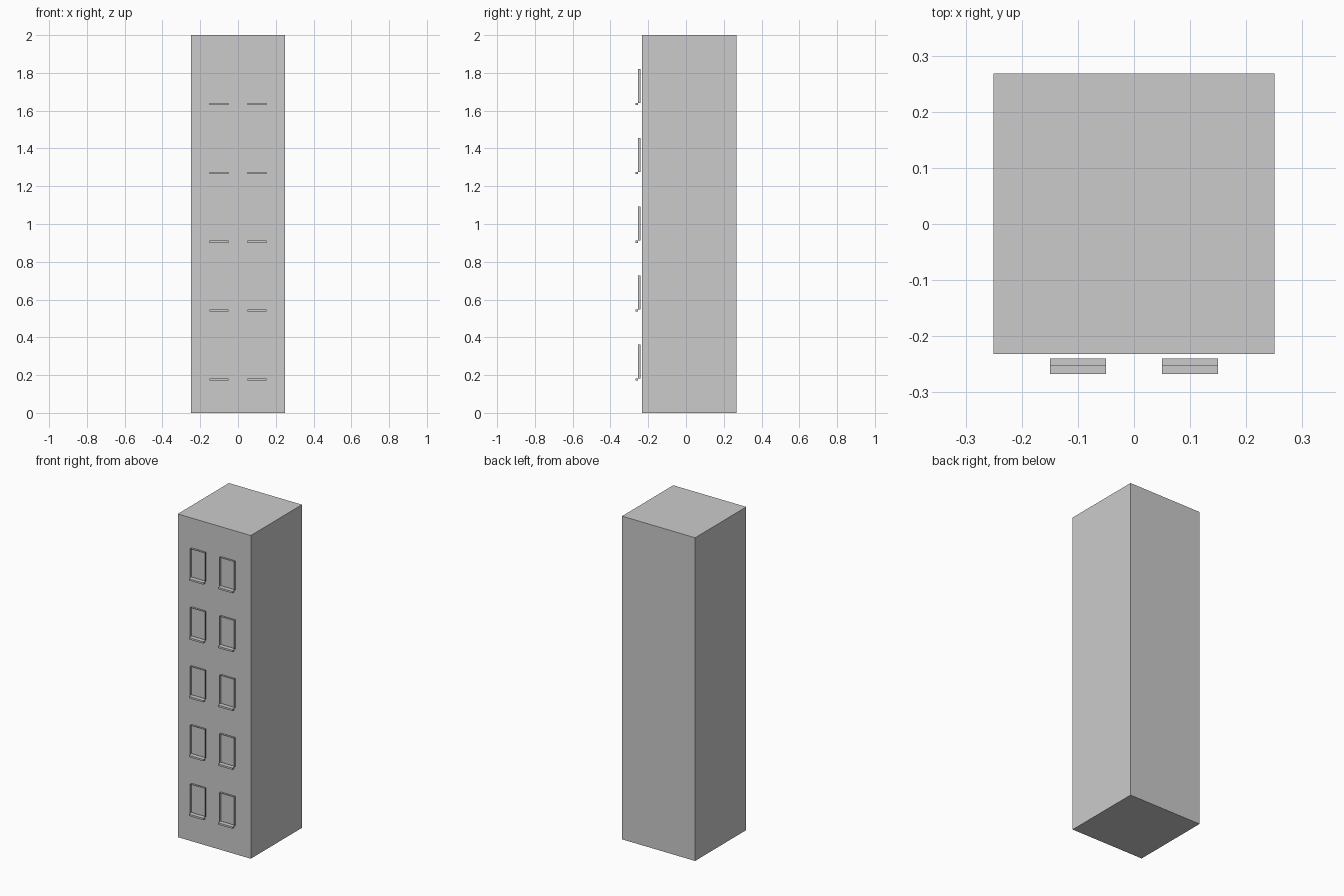
import bpy, bmesh

if "Cube" in bpy.data.objects:
    bpy.data.objects.remove(bpy.data.objects["Cube"])


def make_object(name, bm):
    bmesh.ops.recalc_face_normals(bm, faces=bm.faces)
    mesh = bpy.data.meshes.new(name)
    bm.to_mesh(mesh)
    bm.free()
    obj = bpy.data.objects.new(name, mesh)
    bpy.context.collection.objects.link(obj)
    return obj


def box(name, lo, hi, open_y=False):
    """Axis-aligned box; open_y removes its front and back faces."""
    bm = bmesh.new()
    bmesh.ops.create_cube(bm, size=1)
    for v in bm.verts:
        v.co = [lo[i] + (v.co[i] + 0.5) * (hi[i] - lo[i]) for i in range(3)]
    if open_y:
        bm.normal_update()
        ends = [f for f in bm.faces if abs(f.normal.y) > 0.9]
        bmesh.ops.delete(bm, geom=ends, context='FACES_ONLY')
    return make_object(name, bm)


# Tower block
box("tower", (-0.25, -0.232, 0), (0.25, 0.268, 2))

# Window surrounds (thin open frames) with a projecting sill, five floors of two
for floor in range(5):
    z = 0.183 + floor * 0.3642
    for side, x in (("left", -0.1), ("right", 0.1)):
        box(f"window_frame_{side}_{floor + 1}",
            (x - 0.05, -0.253, z), (x + 0.05, -0.24, z + 0.18), open_y=True)
        box(f"window_sill_{side}_{floor + 1}",
            (x - 0.05, -0.267, z - 0.011), (x + 0.05, -0.253, z))
